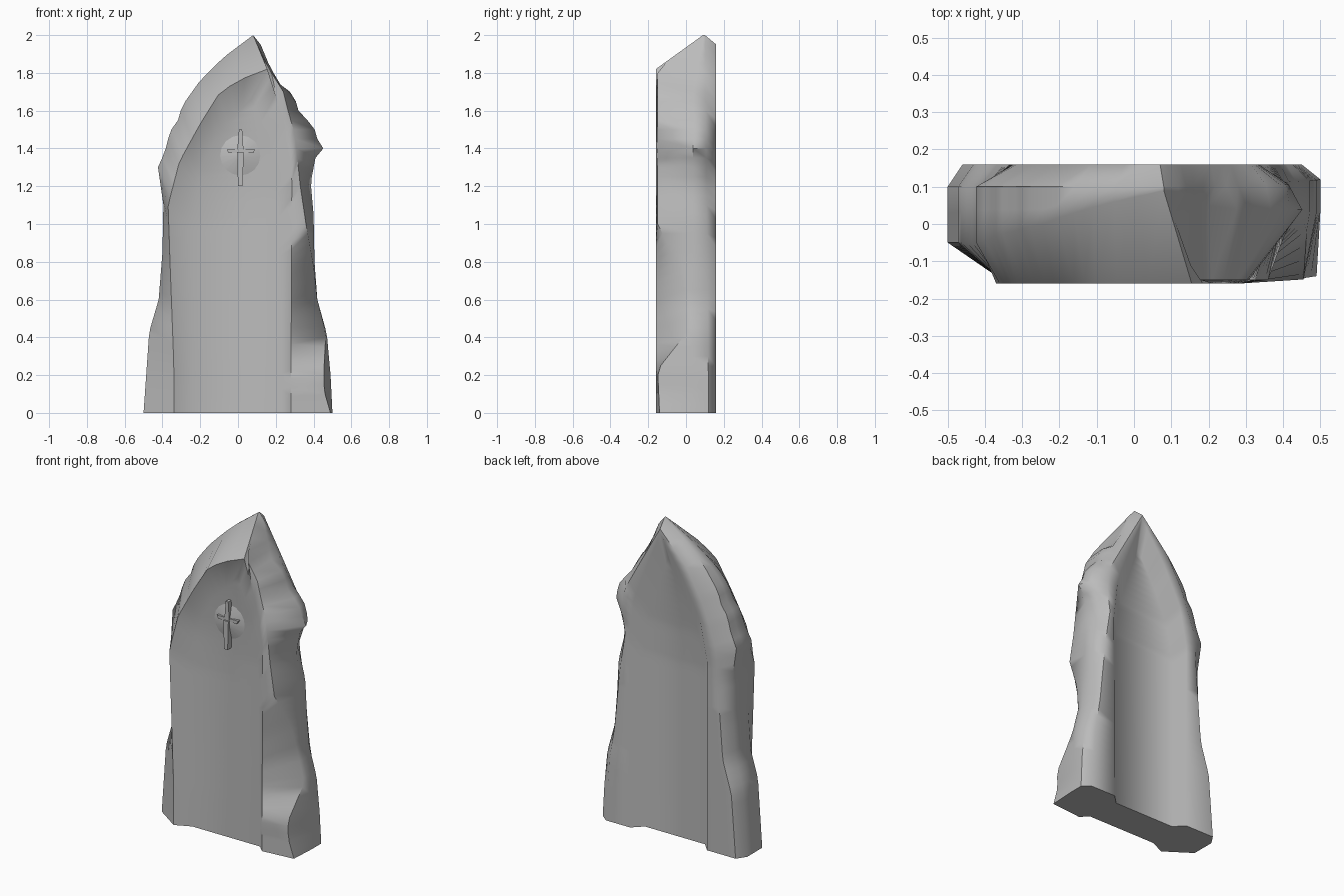
import bpy
import bmesh

STEPS = 40          # height steps between the foot and the peak

old_cube = bpy.data.objects.get("Cube")
if old_cube:
    bpy.data.objects.remove(old_cube, do_unlink=True)


def make_material(name, value):
    mat = bpy.data.materials.new(name)
    mat.use_nodes = True
    colour = (value, value, value, 1)
    mat.diffuse_color = colour
    mat.node_tree.nodes["Principled BSDF"].inputs["Base Color"].default_value = colour
    return mat


stone_grey = make_material("stone_grey", .5)


def lookup(table, z):
    """Linear interpolation of a table sorted by height, first entry z."""
    for low, high in zip(table, table[1:]):
        if z <= high[0]:
            f = (z - low[0]) / (high[0] - low[0])
            return [a + (b - a) * f for a, b in zip(low[1:], high[1:])]
    return table[-1][1:]


def arch(left, right, left_depth, right_depth):
    """Points up the left side, over the peak and down the right side."""
    top = left[-1][0]
    heights = [top * i / STEPS for i in range(STEPS + 1)]

    def side(edge, depth):
        return [(lookup(edge, z)[0], lookup(depth, z)[0], z) for z in heights]

    return side(left, left_depth) + side(right, right_depth)[-2::-1]


def flat(y, y_top=None):
    return [(0, y), (2, y if y_top is None else y_top)]


def shrink(table, x_factor, z_factor):
    return [(z * z_factor, x * x_factor) for z, x in table]


# Rugged outer silhouette, listed as height and x
outer_left = [(0, -.5), (.43, -.47), (.6, -.42), (.85, -.4), (1.1, -.395),
              (1.31, -.425), (1.37, -.39), (1.49, -.36), (1.56, -.31),
              (1.62, -.3), (1.76, -.2), (1.88, -.08), (2, .08)]
outer_right = [(0, .5), (.2, .49), (.42, .47), (.6, .42), (.8, .405), (1.05, .4),
               (1.22, .385), (1.35, .41), (1.41, .46), (1.46, .41), (1.51, .405),
               (1.6, .32), (1.67, .3), (1.73, .25), (1.75, .2), (1.83, .17),
               (1.95, .12), (2, .08)]
# The right side is notched towards the back
notch_right = [(0, .5), (.2, .49), (.42, .47), (.6, .42), (.8, .405), (1.02, .395),
               (1.22, .345), (1.35, .39), (1.41, .42), (1.51, .39), (1.6, .31),
               (1.73, .23), (1.83, .17), (1.95, .12), (2, .08)]

# Front shoulder: the ridge where the right post turns to its side
ridge_right = [(0, .49), (.12, .455), (.23, .455), (.42, .465), (.6, .42), (.78, .4),
               (1, .36), (1.2, .33), (1.48, .3), (1.58, .27), (1.7, .24),
               (1.82, .165), (2, .08)]
ridge_depth = [(0, -.14), (.23, -.15), (.42, 0), (.6, 0), (.78, -.04),
               (1, -.15), (1.82, -.15), (2, .09)]
left_depth = [(0, -.05), (1.3, -.05), (1.7, 0), (2, .09)]
middle_depth = [(0, .03), (1.7, .04), (2, .095)]

# Front niche rim and floor
rim_left = [(0, -.34), (.26, -.34), (.8, -.36), (1.1, -.37), (1.33, -.31),
            (1.53, -.2), (1.69, -.1), (1.76, 0), (1.82, .155)]
rim_right = [(0, .28), (1.25, .285), (1.5, .25), (1.68, .2), (1.82, .155)]
floor_left = [(0, -.24), (1, -.24), (1.3, -.2), (1.5, -.09), (1.66, .07)]
floor_right = [(0, .235), (.6, .225), (1.15, .21), (1.4, .17), (1.66, .07)]

# Back face: outer rim, step edge and niche floor
back_left = [(0, -.46), (.4, -.43), (.6, -.37), (1, -.34), (1.3, -.32),
             (1.55, -.23), (1.75, -.12), (1.95, .07)]
back_right = [(0, .45), (.4, .425), (.6, .39), (1, .35), (1.22, .315),
              (1.35, .335), (1.5, .32), (1.7, .21), (1.95, .07)]
step_left = [(0, -.26), (1.2, -.26), (1.45, -.21), (1.7, -.08), (1.92, .07)]
step_right = [(0, .28), (1.2, .285), (1.45, .255), (1.7, .16), (1.92, .07)]

rings = [
    arch(floor_left, floor_right, flat(-.115, -.095), flat(-.115, -.095)),
    arch(rim_left, rim_right, flat(-.16), flat(-.16)),
    arch(outer_left, ridge_right, left_depth, ridge_depth),
    arch(outer_left, outer_right, middle_depth, middle_depth),
    arch(outer_left, notch_right, flat(.1), flat(.12, .1)),
    arch(back_left, back_right, flat(.16), flat(.16)),
    arch(step_left, step_right, flat(.16), flat(.16)),
    arch(shrink(step_left, .78, .91), shrink(step_right, .78, .91),
         flat(.1), flat(.1)),
]


def finish(bm, name, angle):
    bmesh.ops.remove_doubles(bm, verts=bm.verts, dist=.0005)
    bmesh.ops.recalc_face_normals(bm, faces=bm.faces)
    mesh = bpy.data.meshes.new(name)
    bm.to_mesh(mesh)
    bm.free()
    mesh.materials.append(stone_grey)
    obj = bpy.data.objects.new(name, mesh)
    bpy.context.collection.objects.link(obj)
    bpy.ops.object.select_all(action="DESELECT")
    obj.select_set(True)
    bpy.context.view_layer.objects.active = obj
    bpy.ops.object.shade_smooth_by_angle(angle=angle)


# Standing slab: loft the arches, fill both niche floors and the foot
bm = bmesh.new()
loops = [[bm.verts.new(p) for p in ring] for ring in rings]
for a, b in zip(loops, loops[1:]):
    for i in range(len(a) - 1):
        bm.faces.new((a[i], a[i + 1], b[i + 1], b[i]))
for loop in (loops[0], loops[-1]):
    for i in range(STEPS):
        corners = [loop[i], loop[i + 1], loop[-2 - i], loop[-1 - i]]
        bm.faces.new(list(dict.fromkeys(corners)))
bm.faces.new([loop[0] for loop in loops] + [loop[-1] for loop in reversed(loops)])
finish(bm, "standing_stone", .85)


# Small relief: a tapered upright and crossbar on a low mound
def tapered_bar(bm, lower, upper, y_front):
    """Bar between two (x_min, x_max, z) ends, sunk into the niche floor."""
    ring = []
    for x_min, x_max, z in (lower, upper):
        ring.append([bm.verts.new(p) for p in (
            (x_min, y_front, z), (x_max, y_front, z),
            (x_max, -.09, z), (x_min, -.09, z))])
    a, b = ring
    for i in range(4):
        j = (i + 1) % 4
        bm.faces.new((a[i], a[j], b[j], b[i]))
    bm.faces.new(a)
    bm.faces.new(b)


bm = bmesh.new()
tapered_bar(bm, (.0, .025, 1.2), (-.005, .03, 1.38), -.14)
tapered_bar(bm, (-.005, .03, 1.38), (.005, .022, 1.5), -.13)
tapered_bar(bm, (-.05, .08, 1.375), (-.06, .09, 1.395), -.128)
finish(bm, "relief_cross", .5)

bm = bmesh.new()
bmesh.ops.create_cone(bm, cap_ends=True, segments=16, radius1=.15, radius2=.02, depth=.04)
for v in bm.verts:
    x, y, z = v.co
    v.co = (x + .012, -.108 - z, y + 1.36)
finish(bm, "relief_mound", .75)
